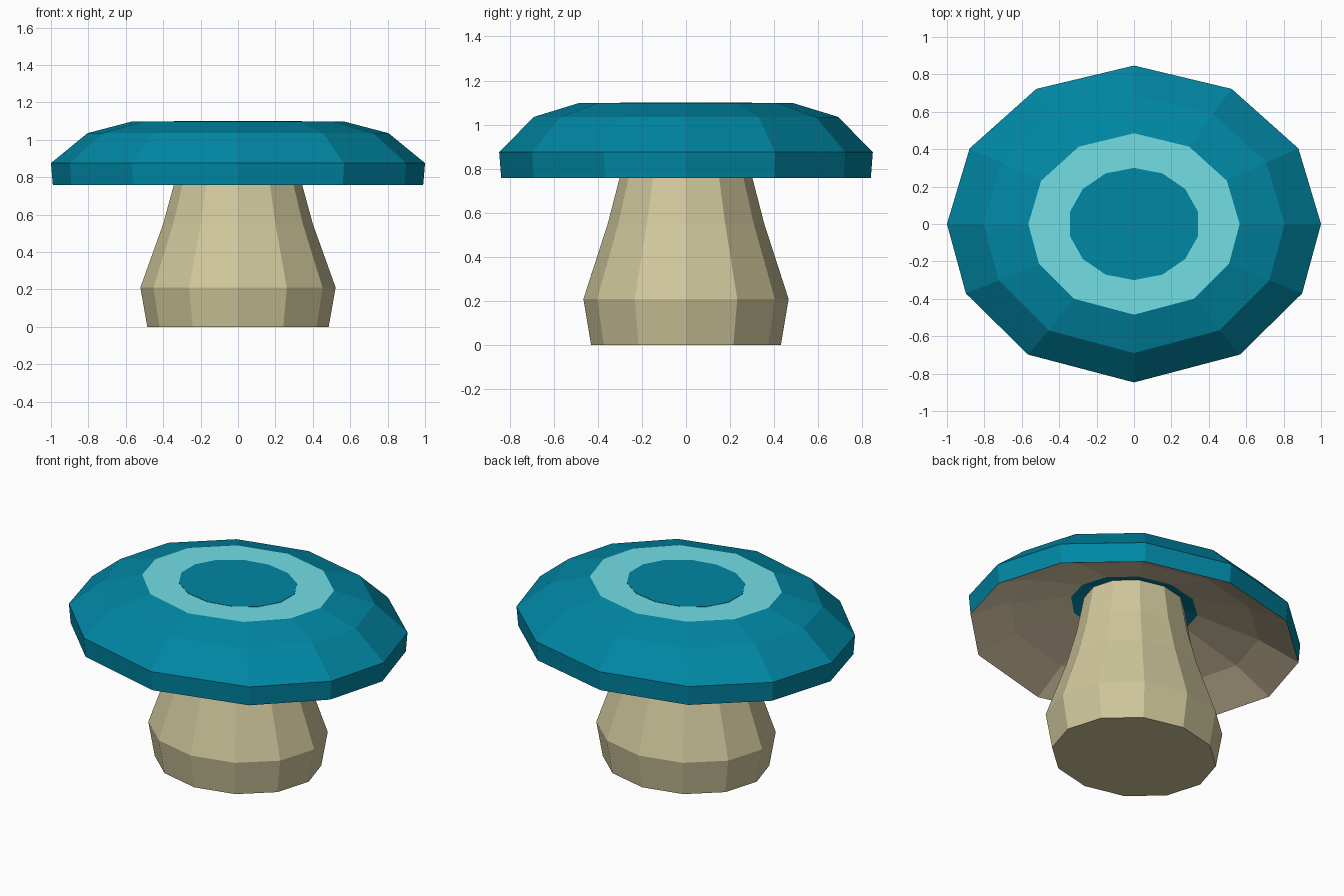
import bpy, bmesh, math

if "Cube" in bpy.data.objects:
    bpy.data.objects.remove(bpy.data.objects["Cube"])


def srgb(r, g, b):
    def lin(c):
        c /= 255
        return c / 12.92 if c <= 0.04045 else ((c + 0.055) / 1.055) ** 2.4
    return (lin(r), lin(g), lin(b), 1)


def material(name, col):
    m = bpy.data.materials.new(name)
    m.diffuse_color = srgb(*col)
    m.use_nodes = True
    m.node_tree.nodes["Principled BSDF"].inputs["Base Color"].default_value = m.diffuse_color
    return m


teal = material("cap teal", (0, 135, 164))
pale = material("ring pale teal", (114, 222, 228))
beige = material("stem beige", (207, 199, 156))
gill = material("underside warm beige", (226, 210, 175))


def lathe(name, profile, angles, mats, bands=None):
    """Stack elliptical rings (x radius, y radius, z); bands[i] = material of band i,
    with the last entry used for the closing top face."""
    bm = bmesh.new()
    rings = [[bm.verts.new((rx * math.cos(math.radians(a)), ry * math.sin(math.radians(a)), z))
              for a in angles] for rx, ry, z in profile]
    n = len(angles)
    bands = bands or [0] * len(profile)
    for i in range(len(rings) - 1):
        lo, hi = rings[i], rings[i + 1]
        for k in range(n):
            j = (k + 1) % n
            bm.faces.new((lo[k], lo[j], hi[j], hi[k])).material_index = bands[i]
    bm.faces.new(rings[-1]).material_index = bands[-1]
    bm.faces.new(rings[0][::-1]).material_index = bands[0]
    bmesh.ops.recalc_face_normals(bm, faces=bm.faces)
    me = bpy.data.meshes.new(name)
    bm.to_mesh(me)
    bm.free()
    for m in mats:
        me.materials.append(m)
    ob = bpy.data.objects.new(name, me)
    bpy.context.collection.objects.link(ob)
    return ob


twelve = [30 * k for k in range(12)]
# the front half of the cap is cut slightly unevenly
cap_angles = [0, 28.5, 58.5, 90, 121.5, 151.5, 180, 206, 235.5, 270, 304.5, 334]

# stem: flared foot, waist narrowing up into the cap
lathe("stem", [(0.485, 0.43, 0), (0.522, 0.465, 0.21), (0.40, 0.355, 0.55),
               (0.34, 0.298, 0.77), (0.295, 0.262, 1.0)], twelve, [beige])

# cap: teal collar round the stem, domed underside, rim, shoulders, pale top
lathe("cap", [(0.28, 0.24, 0.995), (0.38, 0.325, 0.972), (0.75, 0.635, 0.87), (0.99, 0.838, 0.757),
              (1.0, 0.847, 0.875), (0.805, 0.69, 1.035), (0.565, 0.485, 1.098)],
      cap_angles, [teal, gill, pale], bands=[0, 1, 1, 0, 0, 0, 2])

# teal disc in the middle of the pale ring
lathe("cap_centre", [(0.35, 0.3, 1.097), (0.35, 0.3, 1.1)],
      [90 + 360 * k / 14 for k in range(14)], [teal])
